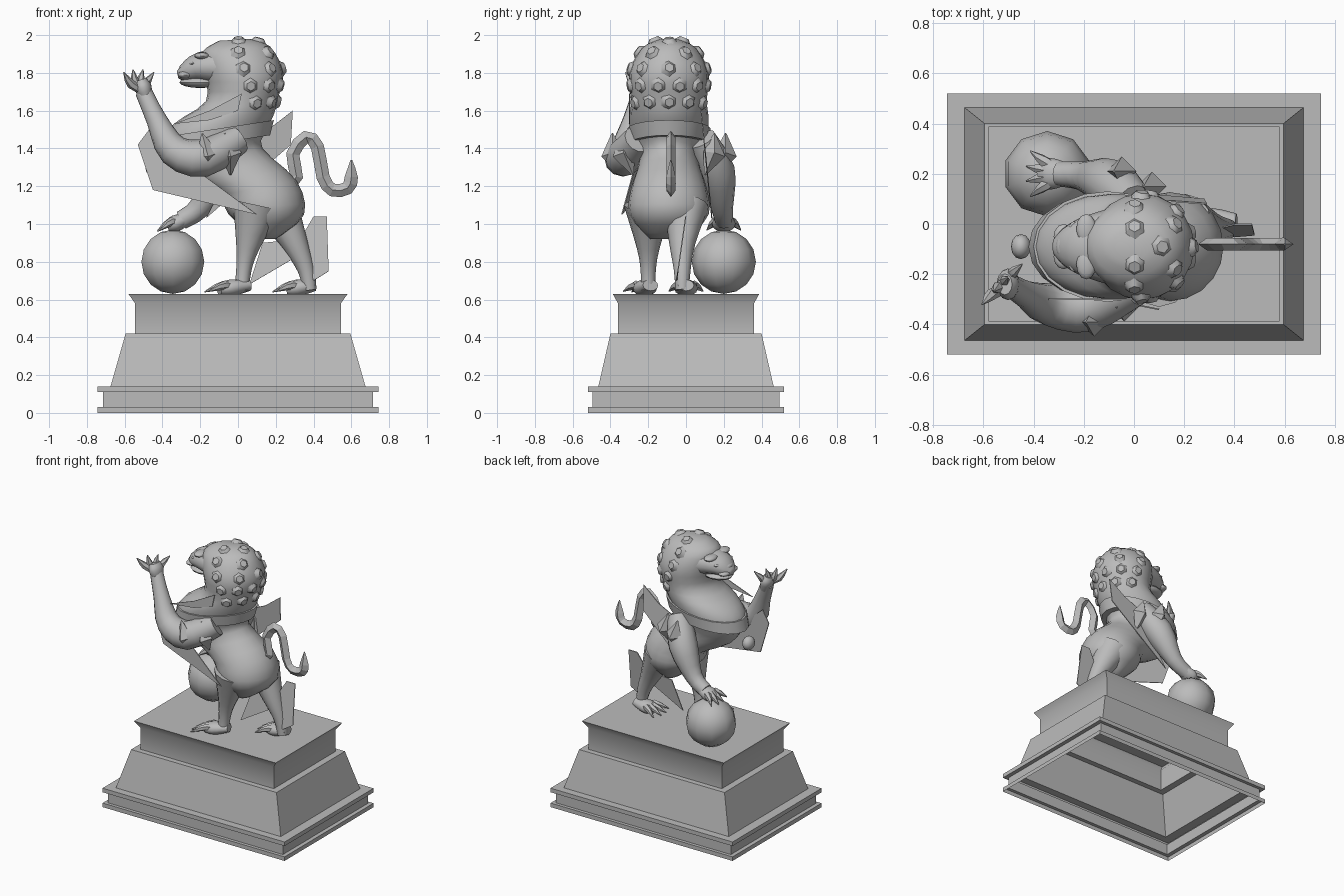
import bpy, bmesh, math
from mathutils import Vector, Matrix

cube = bpy.data.objects.get("Cube")
if cube:
    bpy.data.objects.remove(cube, do_unlink=True)

stone = bpy.data.materials.new("grey stone")
stone.use_nodes = True
grey = (.5, .5, .5, 1)
stone.diffuse_color = grey
stone.node_tree.nodes["Principled BSDF"].inputs["Base Color"].default_value = grey
side_axis = Vector((0, 1, 0))
middle = -.09  # depth of the animal's own centre plane


def finish(name, bm, smooth=True):
    """Turn a bmesh into a named stone object."""
    bmesh.ops.recalc_face_normals(bm, faces=bm.faces)
    mesh = bpy.data.meshes.new(name)
    bm.to_mesh(mesh)
    bm.free()
    mesh.materials.append(stone)
    ob = bpy.data.objects.new(name, mesh)
    bpy.context.collection.objects.link(ob)
    if smooth:
        bpy.ops.object.select_all(action='DESELECT')
        ob.select_set(True)
        bpy.context.view_layer.objects.active = ob
        bpy.ops.object.shade_smooth_by_angle(angle=math.radians(50))
    return ob


def spline(controls, steps):
    """Pass a smooth curve through control tuples of any length."""
    p = [Vector(q) for q in controls]
    last = p[-1]
    p = [p[0]] + p + [last]
    path = []
    for a, b, c, d in zip(p, p[1:], p[2:], p[3:]):
        for i in range(steps):
            t = i / steps
            bend = (a * 2 - b * 5 + c * 4 - d) * t + (b * 3 - a - c * 3 + d) * t * t
            path.append(b + (c - a + bend) * (t / 2))
    return path + [last]


def skin(bm, rows):
    """Join neighbouring rows of vertices with quads and close the last row."""
    for a, b in zip(rows, rows[1:]):
        for i in range(len(a)):
            j = i - 1
            bm.faces.new((a[j], a[i], b[i], b[j]))
    bm.faces.new(rows[-1])


def loft(name, rings, sides, smooth=True):
    """Skin elliptical rings given as centre and two half axes."""
    bm = bmesh.new()
    turns = [math.tau * i / sides for i in range(sides)]
    rows = [[bm.verts.new(c + u * math.cos(a) + v * math.sin(a)) for a in turns]
            for c, u, v in rings]
    skin(bm, rows)
    bm.faces.new(rows[0])
    return finish(name, bm, smooth)


def torso(name, sections, steps):
    """Loft sections given as front x and z, back x and z, and half width."""
    rings = []
    for front_x, front_z, back_x, back_z, width in spline(sections, steps):
        front = Vector((front_x, middle, front_z))
        back = Vector((back_x, middle, back_z))
        rings.append(((front + back) / 2, (back - front) / 2, side_axis * width))
    return loft(name, rings, 20)


def tube(name, controls, sides=12, steps=3, smooth=True, wide=1):
    """Tapered limb through controls given as x, y, z and radius."""
    path = spline(controls, steps)
    spots = [Vector(q[:3]) for q in path]
    rings = []
    for i, spot in enumerate(spots):
        along = (spots[min(i + 1, len(spots) - 1)] - spots[max(i - 1, 0)]).normalized()
        v = (side_axis - along * along.dot(side_axis)).normalized()
        radius = path[i][3]
        rings.append((spot, v.cross(along) * radius, v * radius * wide))
    return loft(name, rings, sides, smooth)


def ball(name, centre, size, segments=12):
    bm = bmesh.new()
    place = Matrix.LocRotScale(Vector(centre), None, Vector(size))
    bmesh.ops.create_uvsphere(bm, u_segments=segments, v_segments=8, radius=1, matrix=place)
    return finish(name, bm)


def ribbon(name, outline, depth):
    """Thin flat banner with an x, z outline; depth is a rule giving y."""
    bm = bmesh.new()
    bm.faces.new([bm.verts.new((x, depth(x, z), z)) for x, z in outline])
    ob = finish(name, bm, False)
    mod = ob.modifiers.new("thickness", 'SOLIDIFY')
    mod.thickness = .006
    mod.offset = 0


def paw(name, start, forward, spread, lift):
    """Pad with a fan of four knuckled toes ending in claws."""
    start, forward, spread, lift = map(Vector, (start, forward, spread, lift))
    pad = [(start - forward * .2, .03), (start + forward * .3, .045), (start + forward * .6, .03)]
    tube(f"{name}_pad", [(*spot, r) for spot, r in pad], wide=1.4)
    for k in range(4):
        fan = (2 * k - 3) / 3
        reach = forward * (1 - fan * fan / 8) + spread * fan
        toe = [(start + reach * .2, .02), (start + reach * .5 + lift, .024),
               (start + reach * .7 + lift * .7, .018), (start + reach, .003)]
        tube(f"{name}_toe_{k + 1}", [(*spot, r) for spot, r in toe], sides=6, steps=1)


# Stepped hollow plinth, each step an inset and a height
bm = bmesh.new()
rows = []
for inset, z in ((0, 0), (0, .03), (.03, .03), (.03, .11), (0, .11), (0, .14), (.07, .14),
                 (.15, .42), (.2, .42), (.2, .58), (.165, .63)):
    x, y = .745 - inset, .52 - inset * .8
    rows.append([bm.verts.new(spot) for spot in ((-x, -y, z), (x, -y, z), (x, y, z), (-x, y, z))])
skin(bm, rows)
finish("plinth", bm)

# Body, neck and skull in one skin
body = torso("body", [
    (.1, .92, .2, .92, .1), (-.05, 1.05, .35, 1.05, .21), (-.1, 1.15, .31, 1.23, .2),
    (-.3, 1.26, .13, 1.4, .16), (-.4, 1.41, .15, 1.5, .2), (-.34, 1.53, .19, 1.58, .21),
    (-.17, 1.65, .21, 1.66, .2), (-.18, 1.8, .24, 1.8, .21), (-.19, 1.91, .17, 1.94, .15),
    (-.1, 1.97, .06, 1.98, .06)], 3)

# Collar and bell
torso("collar", [(-.42, 1.38, .17, 1.47, .21), (-.4, 1.46, .19, 1.55, .22)], 1)
ball("bell", (-.45, middle, 1.3), (.04, .05, .05))

# Face
tube("face", [(-.05, middle, 1.83, .11), (-.2, middle, 1.83, .08), (-.28, middle, 1.8, .05),
              (-.32, middle, 1.79, .02)], wide=1.5)
ball("jaw", (-.2, middle, 1.75), (.11, .09, .03))
ball("nose", (-.28, middle, 1.83), (.03, .05, .02))
for side, s in (("left", 1), ("right", -1)):
    ball(f"{side}_brow", (-.19, middle + s * .07, 1.89), (.04, .06, .02))
    ball(f"{side}_eye", (-.24, middle + s * .07, 1.85), (.02, .03, .01))
    ball(f"{side}_lip", (-.28, middle + s * .04, 1.79), (.04, .05, .02))

# Six-sided mane curls set in rows on the skull
bpy.context.view_layer.update()
centre = Vector((.03, middle, 1.75))
bm = bmesh.new()
for row in range(5):
    rise = math.radians(25 * row - 30)
    count = 6 - abs(row - 1)
    for k in range(count):
        turn = math.radians(70 + 10 * row) * (2 * k / (count - 1) - 1)
        out = Vector((math.cos(rise) * math.cos(turn), math.cos(rise) * math.sin(turn), math.sin(rise)))
        hit, spot, normal, face = body.ray_cast(centre + out, -out)
        if hit:
            place = Matrix.LocRotScale(spot + normal * .005, normal.to_track_quat('Z', 'Y'), None)
            bmesh.ops.create_cone(bm, cap_ends=True, segments=6, radius1=.045, radius2=.025,
                                  depth=.025, matrix=place)
finish("mane_curls", bm)

# Hind legs
tube("right_hind_leg", [(.1, -.2, 1.1, .13), (.05, -.2, .87, .06), (.03, -.2, .75, .04),
                        (.02, -.2, .65, .04)])
paw("right_hind_paw", (.02, -.2, .67), (-.2, -.06, -.03), (0, .08, 0), (0, 0, .02))
tube("left_hind_leg", [(.2, 0, 1.1, .12), (.3, -.02, .9, .07), (.36, -.02, .76, .045),
                       (.38, -.02, .65, .036)])
paw("left_hind_paw", (.37, 0, .67), (-.19, 0, -.03), (0, .09, 0), (0, 0, .02))

# Raised right arm
tube("right_arm", [(0, -.25, 1.45, .08), (-.18, -.33, 1.35, .1), (-.34, -.32, 1.39, .085),
                   (-.43, -.28, 1.55, .055), (-.5, -.24, 1.7, .045)])
paw("right_hand", (-.49, -.24, 1.68), (-.04, 0, .14), (.08, .08, 0), (-.02, 0, 0))

# Left arm resting on the ball
ball("stone_ball", (-.345, .2, .8), (.175, .17, .17), 10)
tube("left_arm", [(0, .08, 1.45, .08), (-.09, .16, 1.28, .1), (-.2, .19, 1.09, .06),
                  (-.3, .2, 1.02, .05)])
paw("left_hand", (-.29, .2, 1.02), (-.14, 0, -.06), (0, .09, 0), (0, 0, .02))

# Pointed hair tufts on the upper arms
for side, s, x in (("right", -1, -.16), ("left", 1, -.05)):
    for k in range(2):
        y = middle + s * (.3 - k * .06)
        tuft = [(x, y - s * .05, 1.26, .005), (x, y, 1.37, .06), (x - .03, y, 1.48, .004)]
        tube(f"{side}_arm_tuft_{k + 1}", tuft, sides=4, steps=1, smooth=False)
        x += .12

# Curling tail
bends = [(.25, 1.2), (.31, 1.25), (.29, 1.37), (.36, 1.46), (.42, 1.41), (.45, 1.25),
         (.5, 1.18), (.58, 1.19), (.6, 1.25)]
tube("tail", [(x, -.08, z, .035) for x, z in bends] + [(.6, -.08, 1.34, .004)],
     sides=4, steps=2, smooth=False, wide=.7)

# Thin flying ribbons
ribbon("right_ribbon", [(.1, 1.05), (-.45, 1.18), (-.53, 1.42), (-.47, 1.5), (-.2, 1.27)],
       lambda x, z: -.32 - x / 5)
ribbon("right_neck_ribbon", [(-.34, 1.53), (-.15, 1.6), (.02, 1.69), (0, 1.6), (-.15, 1.55)],
       lambda x, z: -.3)
ribbon("left_ribbon", [(.29, 1.6), (.28, 1.42), (-.17, 1.03), (.05, 1.45), (.16, 1.5)],
       lambda x, z: .24 - z / 10)
ribbon("leg_ribbon", [(.06, .68), (.13, .9), (.33, .92), (.4, 1.04), (.47, 1.04), (.48, .75),
                      (.4, .7), (.35, .85)], lambda x, z: z / 7 - .15)
